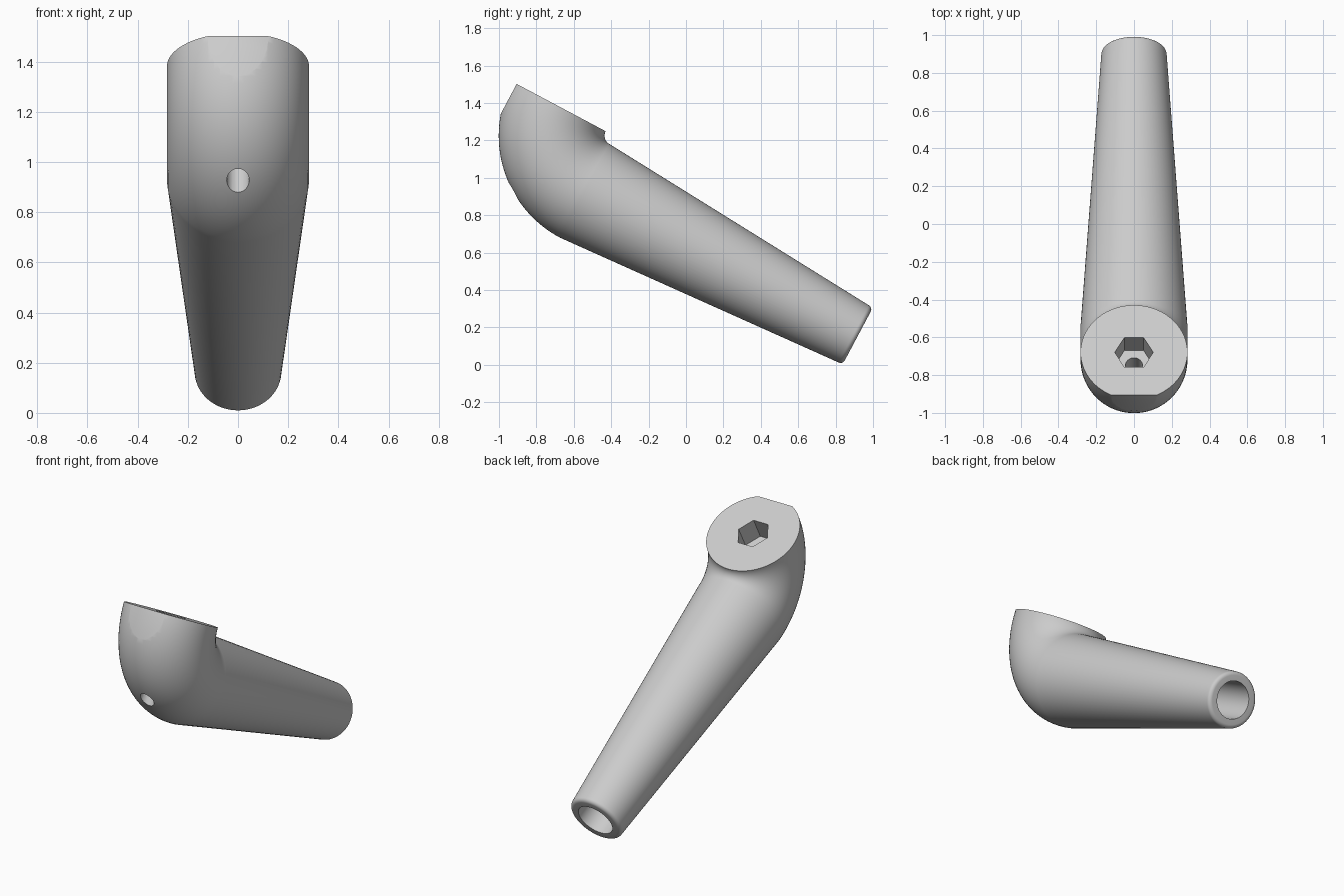
import bpy
import bmesh
from math import sin, cos, pi, radians
from mathutils import Matrix, Vector

if "Cube" in bpy.data.objects:
    bpy.data.objects.remove(bpy.data.objects["Cube"], do_unlink=True)

# Handle lies along local y, the socket face looks along local z
SEGMENTS = 72
BEND = 0.334        # bend radius of the elbow
R_BIG = 0.283       # elbow tube radius
R_END = 0.173       # handle tip radius
TOP = 0.342         # height of the socket face
AXIS = TOP - BEND   # height of the handle axis
LENGTH = 1.653
FILLET = 0.025

grey = bpy.data.materials.new("satin grey")
grey.use_nodes = True
colour = (0.6, 0.6, 0.6, 1)
grey.diffuse_color = colour
grey.node_tree.nodes["Principled BSDF"].inputs["Base Color"].default_value = colour


def make_object(name, bm):
    bmesh.ops.recalc_face_normals(bm, faces=bm.faces)
    mesh = bpy.data.meshes.new(name)
    bm.to_mesh(mesh)
    bm.free()
    mesh.materials.append(grey)
    obj = bpy.data.objects.new(name, mesh)
    bpy.context.collection.objects.link(obj)
    return obj


def cutter(name, sides, radius, depth, matrix):
    bm = bmesh.new()
    bmesh.ops.create_cone(bm, cap_ends=True, segments=sides, radius1=radius,
                          radius2=radius, depth=depth, matrix=matrix)
    obj = make_object(name, bm)
    obj.hide_render = True
    return obj


# Sections as (centre, outward direction, radius): elbow, taper, rounded tip
sections = []
STEPS = 32
for i in range(STEPS + 1):
    t = pi / 2 * i / STEPS
    out = Vector((0, -cos(t), -sin(t)))
    sections.append((Vector((0, 0, TOP)) + out * BEND, out, R_BIG))
for i in range(7):
    t = pi / 2 * i / 6
    centre = Vector((0, LENGTH - FILLET + FILLET * sin(t), AXIS))
    sections.append((centre, Vector((0, 0, -1)), R_END - FILLET * (1 - cos(t))))

bm = bmesh.new()
rings = []
for centre, out, radius in sections:
    ring = []
    for k in range(SEGMENTS):
        a = 2 * pi * k / SEGMENTS
        ring.append(bm.verts.new(centre + radius * (out * cos(a) + Vector((sin(a), 0, 0)))))
    rings.append(ring)
for r0, r1 in zip(rings, rings[1:]):
    for k in range(SEGMENTS):
        n = (k + 1) % SEGMENTS
        bm.faces.new((r0[k], r0[n], r1[n], r1[k]))
bm.faces.new(rings[0])
bm.faces.new(rings[-1])
handle = make_object("crank_handle", bm)

# Cutters: hexagonal socket, screw hole, tip bore and the flat on the nose
along_y = Matrix.Rotation(pi / 2, 4, "X")
hex_turn = Matrix.Rotation(pi / 2, 4, "Z")
box = bmesh.new()
bmesh.ops.create_cube(box, size=1, matrix=Matrix.Translation((0, -1.09, 0.2)))
nose = make_object("nose_flat_cutter", box)
nose.hide_render = True
cutters = [
    nose,
    cutter("socket_cutter", 6, 0.102, 0.292,
           Matrix.Translation((0, -BEND, TOP)) @ hex_turn),
    cutter("screw_hole_cutter", 32, 0.045, 0.9,
           Matrix.Translation((0, -BEND, -0.2)) ),
    cutter("bore_cutter", 48, 0.115, 2.0,
           Matrix.Translation((0, LENGTH, AXIS)) @ along_y),
]
bpy.context.view_layer.objects.active = handle
for tool in cutters:
    mod = handle.modifiers.new(tool.name, "BOOLEAN")
    mod.operation = "DIFFERENCE"
    mod.solver = "EXACT"
    mod.object = tool
    bpy.ops.object.modifier_apply(modifier=mod.name)
    bpy.data.objects.remove(tool, do_unlink=True)

# Tilt the finished handle so that its tip rests on the ground
handle.data.transform(Matrix.Translation((0, -0.545, 0.923))
                      @ Matrix.Rotation(radians(-28), 4, "X"))
bpy.ops.object.select_all(action="DESELECT")
handle.select_set(True)
bpy.ops.object.shade_smooth_by_angle(angle=radians(30))
